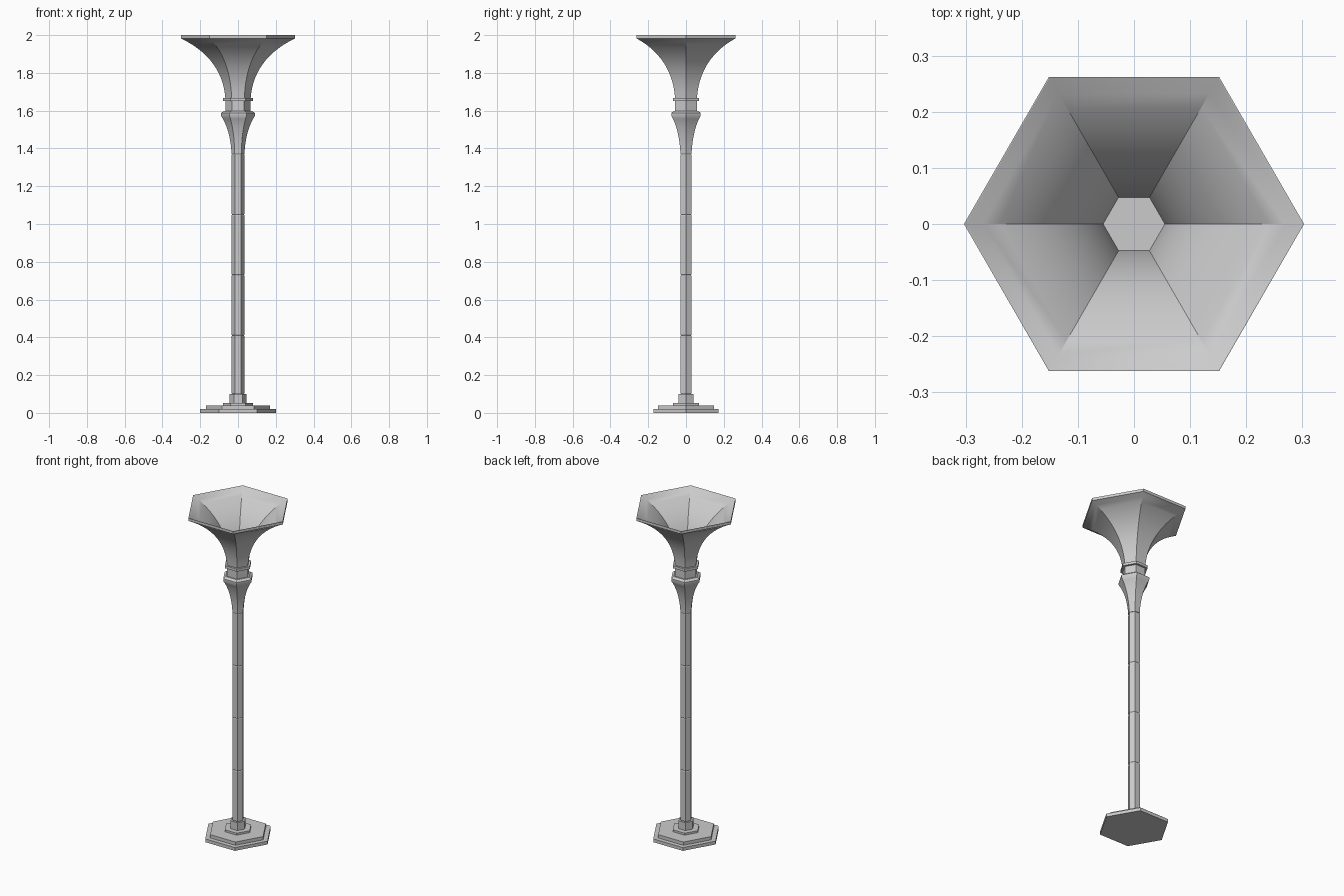
import bpy, bmesh, math

if "Cube" in bpy.data.objects:
    bpy.data.objects.remove(bpy.data.objects["Cube"])


def hex_lathe(name, profile, cap_top=True):
    """Stack hexagonal rings through (corner radius, z) points, closing the ends."""
    bm = bmesh.new()
    rings = []
    for r, z in profile:
        rings.append([bm.verts.new((r * math.cos(i * math.pi / 3),
                                    r * math.sin(i * math.pi / 3), z)) for i in range(6)])
    for a, b in zip(rings, rings[1:]):
        for i in range(6):
            j = (i + 1) % 6
            bm.faces.new((a[i], a[j], b[j], b[i]))
    bm.faces.new(rings[0][::-1])
    if cap_top:
        bm.faces.new(rings[-1])
    bmesh.ops.recalc_face_normals(bm, faces=bm.faces)
    mesh = bpy.data.meshes.new(name)
    bm.to_mesh(mesh)
    bm.free()
    obj = bpy.data.objects.new(name, mesh)
    bpy.context.collection.objects.link(obj)
    bpy.ops.object.select_all(action='DESELECT')
    obj.select_set(True)
    bpy.context.view_layer.objects.active = obj
    bpy.ops.object.shade_smooth_by_angle(angle=math.radians(30))
    return obj


def bezier(p0, p1, p2, p3, n):
    """Sample a cubic curve for the flared profiles."""
    pts = []
    for k in range(n + 1):
        t = k / n
        s = 1 - t
        pts.append(tuple(s**3 * a + 3 * s * s * t * b + 3 * s * t * t * c + t**3 * d
                         for a, b, c, d in zip(p0, p1, p2, p3)))
    return pts


# Stepped foot and pole socket
hex_lathe("base_plate", [(0.20, 0), (0.20, 0.02)])
hex_lathe("base_step", [(0.17, 0.02), (0.17, 0.04)])
hex_lathe("base_collar", [(0.08, 0.04), (0.08, 0.052)])
hex_lathe("pole_socket", [(0.045, 0.052), (0.045, 0.10)])

# Four pole sections with narrow recessed joints
joints = [0.10, 0.41, 0.73, 1.05, 1.37]
for i, (lo, hi) in enumerate(zip(joints, joints[1:])):
    hex_lathe(f"pole_section_{i + 1}", [(0.031, lo), (0.034, lo + 0.004),
                                        (0.034, hi - 0.004), (0.031, hi)])

# Flared capital, neck and ring
flare = bezier((0.034, 1.37), (0.037, 1.44), (0.053, 1.52), (0.09, 1.573), 10)
hex_lathe("capital", flare + [(0.09, 1.588), (0.075, 1.598)])
hex_lathe("neck", [(0.066, 1.598), (0.066, 1.65)])
hex_lathe("neck_ring", [(0.08, 1.65), (0.08, 1.666)])

# Hollow bell shade: outer curve, rim, then inner curve down to a flat floor
outer = bezier((0.067, 1.666), (0.077, 1.80), (0.15, 1.91), (0.303, 1.983), 14)
inner = bezier((0.055, 1.675), (0.068, 1.82), (0.145, 1.925), (0.301, 2.0), 14)
hex_lathe("shade", outer + [(0.303, 2.0)] + inner[::-1])
